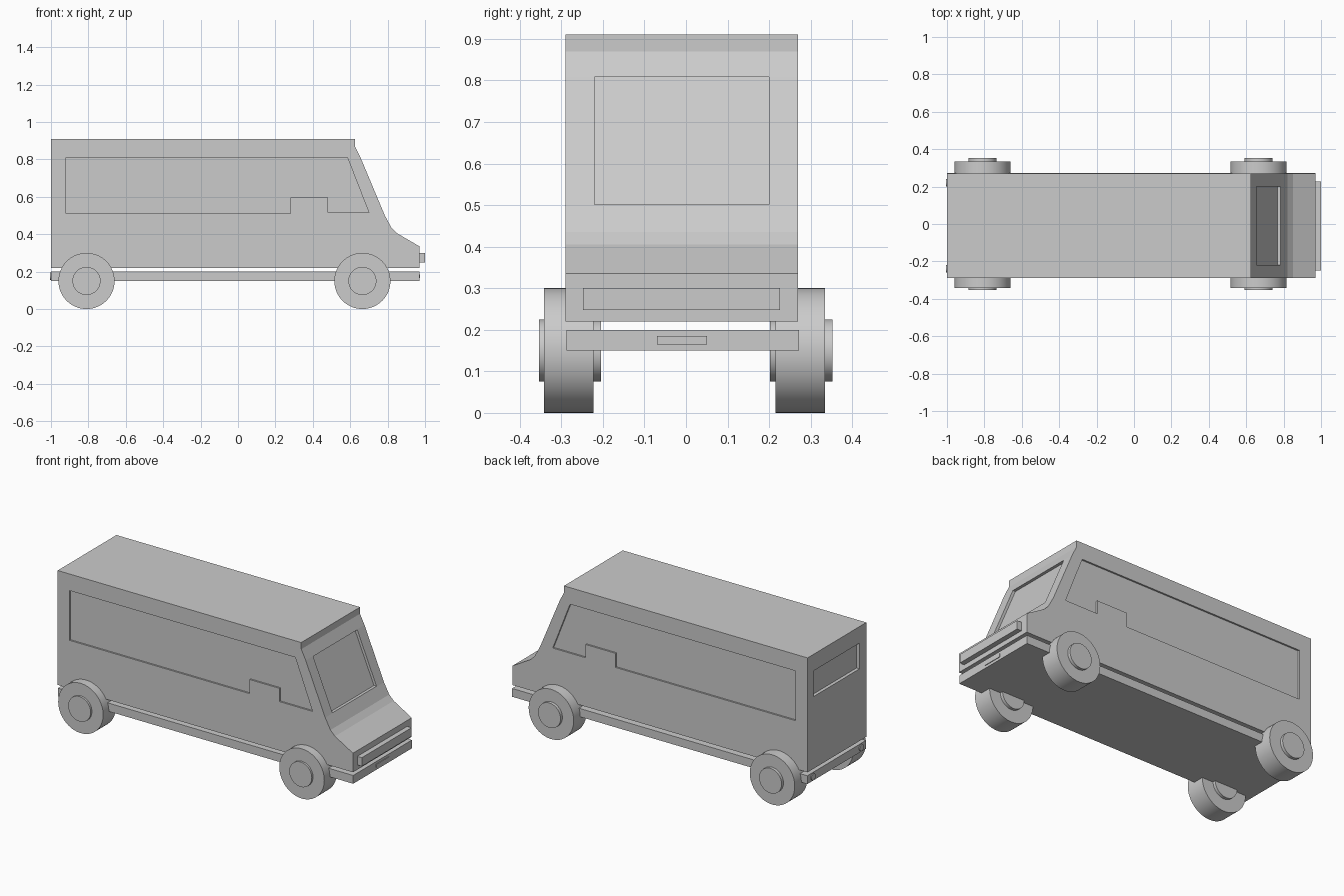
import bpy
import bmesh
import math
from mathutils import Vector

if "Cube" in bpy.data.objects:
    bpy.data.objects.remove(bpy.data.objects["Cube"], do_unlink=True)

grey = bpy.data.materials.new("plain_grey")
grey.use_nodes = True
GREY = (0.6, 0.6, 0.6, 1)
grey.diffuse_color = GREY
grey.node_tree.nodes["Principled BSDF"].inputs["Base Color"].default_value = GREY


def prism(name, points, offset):
    """Extrude a closed polygon by an offset vector."""
    bm = bmesh.new()
    face = bm.faces.new([bm.verts.new(p) for p in points])
    ext = bmesh.ops.extrude_face_region(bm, geom=[face])
    moved = [v for v in ext["geom"] if isinstance(v, bmesh.types.BMVert)]
    bmesh.ops.translate(bm, verts=moved, vec=Vector(offset))
    bmesh.ops.recalc_face_normals(bm, faces=bm.faces)
    mesh = bpy.data.meshes.new(name)
    bm.to_mesh(mesh)
    bm.free()
    obj = bpy.data.objects.new(name, mesh)
    bpy.context.collection.objects.link(obj)
    mesh.materials.append(grey)
    return obj


def side_prism(name, profile, y0, y1):
    return prism(name, [(x, y0, z) for x, z in profile], (0, y1 - y0, 0))


def box(name, x0, x1, y0, y1, z0, z1):
    return side_prism(name, [(x0, z0), (x1, z0), (x1, z1), (x0, z1)], y0, y1)


def disc(name, radius, y0, y1, x, z):
    bpy.ops.mesh.primitive_cylinder_add(
        vertices=64, radius=radius, depth=y1 - y0,
        location=(x, (y0 + y1) / 2, z), rotation=(math.pi / 2, 0, 0))
    obj = bpy.context.object
    obj.name = name
    obj.data.materials.append(grey)
    bpy.ops.object.shade_smooth_by_angle(angle=math.radians(35))
    return obj


def carve(target, cutter):
    """Cut a recess and drop the cutter."""
    cutter.hide_render = True
    mod = target.modifiers.new("recess", 'BOOLEAN')
    mod.operation = 'DIFFERENCE'
    mod.solver = 'EXACT'
    mod.object = cutter
    bpy.context.view_layer.objects.active = target
    bpy.ops.object.modifier_apply(modifier=mod.name)
    bpy.data.objects.remove(cutter, do_unlink=True)


RIGHT, LEFT = -0.29, 0.27

# Van body with sloping nose
body = side_prism("body", [
    (-1, 0.22), (-1, 0.91), (0.625, 0.91), (0.625, 0.87), (0.655, 0.81),
    (0.785, 0.5), (0.82, 0.435), (0.85, 0.405), (0.97, 0.335), (0.97, 0.22)],
    RIGHT, LEFT)

# Side window recesses with a stepped lower edge
side_window = [
    (-0.92, 0.51), (-0.92, 0.81), (0.585, 0.81), (0.7, 0.515),
    (0.48, 0.515), (0.48, 0.595), (0.28, 0.595), (0.28, 0.51)]
DEPTH = 0.01
carve(body, side_prism("right_window_cutter", side_window, RIGHT - 0.05, RIGHT + DEPTH))
carve(body, side_prism("left_window_cutter", side_window, LEFT - DEPTH, LEFT + 0.05))

# Windscreen recess, parallel to the slope
carve(body, side_prism("windscreen_cutter", [
    (0.638, 0.808), (0.767, 0.502), (0.85, 0.502), (0.85, 0.808)], -0.22, 0.2))

# Rear window recess
carve(body, box("rear_window_cutter", -1.05, -0.98, -0.225, 0.215, 0.655, 0.81))

# Chassis slab, grille bar and front plate
box("chassis", -1, 0.97, -0.288, 0.272, 0.15, 0.2)
box("grille_bar", 0.96, 1, -0.248, 0.226, 0.248, 0.3)
box("front_plate", 0.965, 0.974, -0.07, 0.05, 0.165, 0.185)

# Rear lamps on the chassis end
for side, y in (("right", -0.24), ("left", 0.22)):
    lamp = disc(side + "_rear_lamp", 0.02, -0.005, 0.005, -1, 0.175)
    lamp.rotation_euler = (0, math.pi / 2, 0)
    lamp.location.y = y

# Wheels with hubs showing on both faces
for end, x in (("front", 0.665), ("rear", -0.81)):
    for side, tyre, hub in (
            ("right", (-0.342, -0.222), (-0.354, -0.204)),
            ("left", (0.215, 0.335), (0.202, 0.353))):
        disc(f"{end}_{side}_wheel", 0.15, *tyre, x, 0.15)
        disc(f"{end}_{side}_hub", 0.075, *hub, x, 0.15)
